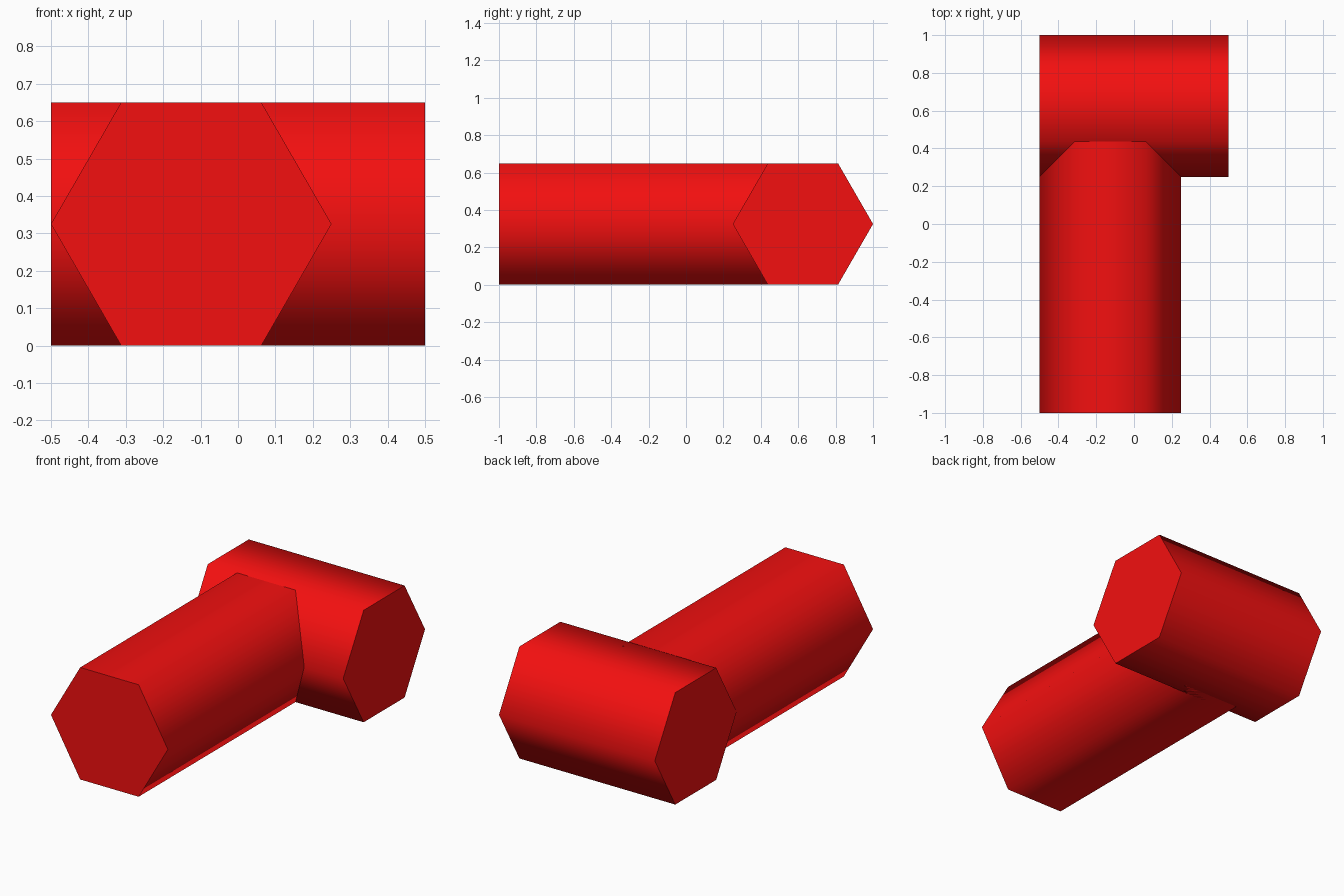
import bpy
from math import radians

if "Cube" in bpy.data.objects:
    bpy.data.objects.remove(bpy.data.objects["Cube"])

red = bpy.data.materials.new("red")
red.diffuse_color = (0.9, 0.005, 0.005, 1)
red.use_nodes = True
red.node_tree.nodes["Principled BSDF"].inputs["Base Color"].default_value = red.diffuse_color

RADIUS = 0.375
MID_Z = 0.325  # half the flat-to-flat height of the hexagon


def hex_bar(name, length, x, y, turn):
    """Lying hexagonal bar with flats on top and bottom; turn 0 runs along x."""
    bpy.ops.mesh.primitive_cylinder_add(
        vertices=6, radius=RADIUS, depth=length,
        location=(x, y, MID_Z), rotation=(0, radians(90), radians(turn)))
    bar = bpy.context.object
    bar.name = name
    bar.data.materials.append(red)
    # Smooth around the sides, sharp at the end caps
    bpy.ops.object.shade_smooth_by_angle(angle=radians(75))
    return bar


# Short bar across the back
hex_bar("cross_bar", 1.0, 0, 0.625, 0)
# Long bar to the front, its end buried in the cross bar
hex_bar("long_bar", 1.5, -0.125, -0.25, 90)
